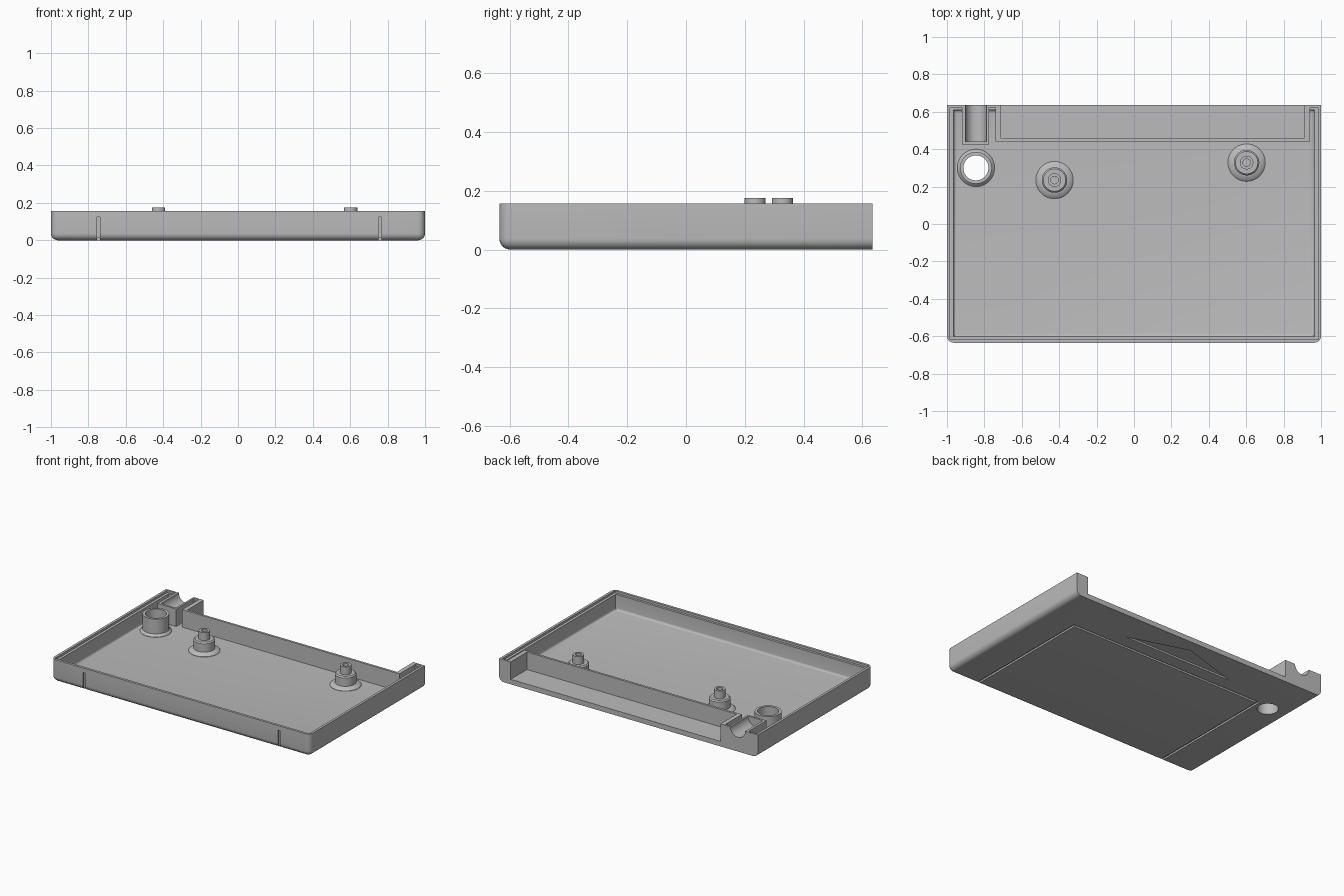
import bpy, bmesh, math
from mathutils import Vector, Matrix

cube = bpy.data.objects.get("Cube")
if cube:
    bpy.data.objects.remove(cube)

grey = bpy.data.materials.new("warm_free_grey")
grey.name = "plain_grey"
grey.use_nodes = True
COLOUR = (0.5, 0.5, 0.5, 1)
grey.diffuse_color = COLOUR
grey.node_tree.nodes["Principled BSDF"].inputs["Base Color"].default_value = COLOUR

HALF_Y, TOP, FLOOR = 0.635, 0.157, 0.035


def finish(bm, name):
    bmesh.ops.recalc_face_normals(bm, faces=bm.faces)
    mesh = bpy.data.meshes.new(name)
    bm.to_mesh(mesh)
    bm.free()
    mesh.materials.append(grey)
    obj = bpy.data.objects.new(name, mesh)
    bpy.context.collection.objects.link(obj)
    return obj


def box(name, x, y, z, radius=0, rounded=None, segments=6):
    """Box from (min, max) ranges; edges whose midpoint passes the rule are rounded."""
    bm = bmesh.new()
    size = [b - a for a, b in (x, y, z)]
    mid = Vector([(a + b) / 2 for a, b in (x, y, z)])
    bmesh.ops.create_cube(bm, size=1, matrix=Matrix.Translation(mid) @ Matrix.Diagonal((*size, 1)))
    if rounded:
        edges = [e for e in bm.edges
                 if rounded((e.verts[0].co + e.verts[1].co) / 2 - mid)]
        bmesh.ops.bevel(bm, geom=edges, offset=radius, segments=segments,
                        profile=0.5, affect='EDGES')
    return finish(bm, name)


def lathe(name, profile, x, y, steps=48):
    bm = bmesh.new()
    verts = [bm.verts.new((r, 0, z)) for r, z in profile]
    edges = [bm.edges.new(pair) for pair in zip(verts, verts[1:])]
    bmesh.ops.spin(bm, geom=verts + edges, cent=(0, 0, 0), axis=(0, 0, 1),
                   angle=math.tau, steps=steps)
    bmesh.ops.remove_doubles(bm, verts=bm.verts, dist=0.0001)
    bmesh.ops.translate(bm, verts=bm.verts, vec=(x, y, 0))
    return finish(bm, name)


def prism(name, points, z0, z1):
    bm = bmesh.new()
    face = bm.faces.new([bm.verts.new((x, y, z0)) for x, y in points])
    ext = bmesh.ops.extrude_face_region(bm, geom=[face])["geom"]
    bmesh.ops.translate(bm, vec=(0, 0, z1 - z0),
                        verts=[v for v in ext if isinstance(v, bmesh.types.BMVert)])
    return finish(bm, name)


def combine(target, other, operation):
    mod = target.modifiers.new(operation, 'BOOLEAN')
    mod.operation, mod.solver, mod.object = operation, 'EXACT', other
    bpy.context.view_layer.objects.active = target
    bpy.ops.object.modifier_apply(modifier=mod.name)
    bpy.data.objects.remove(other)


def smooth(obj):
    bpy.ops.object.select_all(action='DESELECT')
    obj.select_set(True)
    bpy.context.view_layer.objects.active = obj
    bpy.ops.object.shade_smooth_by_angle(angle=math.radians(30))


def sides_and_front(m):
    # bottom edges except the back one, plus the two front uprights
    bottom = m.z < -0.01 and m.y < 0.1
    upright = abs(m.z) < 0.001 and m.y < -0.1 and abs(m.x) > 0.1
    return bottom or upright


def bottom_edges(m):
    return m.z < -0.01


# Outer shell, inner cavity and the stepped rim
tray = box("case_tray", (-1, 1), (-HALF_Y, HALF_Y), (0, TOP), 0.037, sides_and_front)
combine(tray, box("cavity", (-0.965, 0.965), (-0.602, 0.61), (FLOOR, 0.3),
                  0.016, bottom_edges, 4), 'DIFFERENCE')
combine(tray, box("rim_step", (-0.983, 0.983), (-0.618, 0.622), (0.142, 0.3)), 'DIFFERENCE')

# Walls around the rear recess, and the cable block
combine(tray, box("recess_walls", (-0.74, 0.94), (0.44, HALF_Y), (0.02, TOP)), 'UNION')
combine(tray, box("recess", (-0.71, 0.91), (0.456, 0.8), (FLOOR, 0.3)), 'DIFFERENCE')
combine(tray, box("cable_block", (-0.92, -0.775), (0.425, HALF_Y), (0.02, TOP)), 'UNION')

# Half-round cable channel
bm = bmesh.new()
bmesh.ops.create_cone(bm, cap_ends=True, segments=40, radius1=0.057, radius2=0.057, depth=0.3,
                      matrix=Matrix.Translation((-0.845, 0.59, TOP))
                      @ Matrix.Rotation(math.pi / 2, 4, 'X'))
combine(tray, finish(bm, "channel"), 'DIFFERENCE')

# Hollow tube with a flared foot, open through the floor
TUBE = (-0.845, 0.30)
combine(tray, lathe("tube", [(0, 0.02), (0.1, 0.02), (0.1, 0.037), (0.085, 0.052),
                             (0.085, 0.155), (0, 0.155)], *TUBE), 'UNION')
combine(tray, lathe("tube_hole", [(0, -0.1), (0.067, -0.1), (0.067, 0.3), (0, 0.3)], *TUBE),
        'DIFFERENCE')

# Grooves up the front and across the underside
LEFT, RIGHT, GAP = 0.76, -0.746, 0.008
for x in (LEFT, RIGHT):
    span = (x - GAP, x + GAP)
    combine(tray, box("front_slot", span, (-0.7, -0.622), (-0.1, 0.125)), 'DIFFERENCE')
    combine(tray, box("base_groove", span, (-0.7, 0.32), (-0.1, 0.012)), 'DIFFERENCE')
combine(tray, box("cross_groove", (RIGHT - GAP, LEFT + GAP), (0.312, 0.328), (-0.1, 0.012)),
        'DIFFERENCE')

# Triangular recess under the base
combine(tray, prism("arrow_recess", [(-0.43, 0.42), (0.42, 0.42), (0, 0.55)], -0.1, 0.012),
        'DIFFERENCE')
smooth(tray)

# Stepped screw posts with flared feet
POST = [(0, 0.02), (0.1, 0.02), (0.1, 0.037), (0.085, 0.05), (0.068, 0.054), (0.068, 0.112),
        (0.06, 0.12), (0.036, 0.12), (0.036, 0.175), (0.02, 0.175), (0.02, 0.09), (0, 0.09)]
for side, x, y in (("right", -0.425, 0.235), ("left", 0.602, 0.328)):
    smooth(lathe(side + "_screw_post", POST, x, y))
